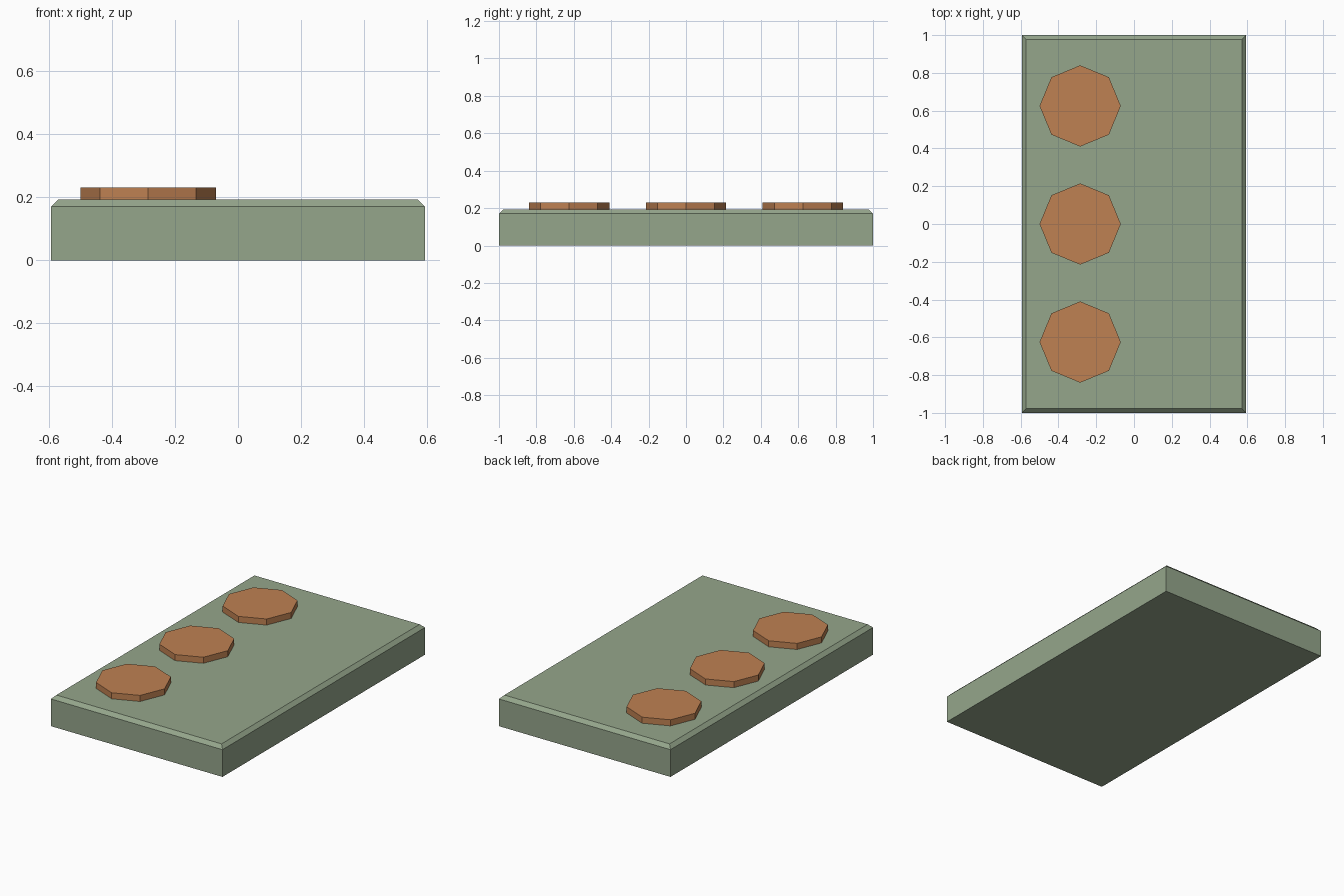
import bpy
import bmesh
import math
from mathutils import Matrix

if "Cube" in bpy.data.objects:
    bpy.data.objects.remove(bpy.data.objects["Cube"])

HALF_X, HALF_Y, TOP, CHAMFER = 0.593, 1.0, 0.192, 0.022
DISC_R, DISC_H, DISC_X, DISC_STEP = 0.215, 0.038, -0.285, 0.625


def material(name, color):
    mat = bpy.data.materials.new(name)
    mat.diffuse_color = color
    mat.use_nodes = True
    mat.node_tree.nodes["Principled BSDF"].inputs["Base Color"].default_value = mat.diffuse_color
    return mat


def add_object(name, bm, mat):
    bmesh.ops.recalc_face_normals(bm, faces=bm.faces)
    mesh = bpy.data.meshes.new(name)
    bm.to_mesh(mesh)
    bm.free()
    mesh.materials.append(mat)
    obj = bpy.data.objects.new(name, mesh)
    bpy.context.collection.objects.link(obj)
    return obj


green = material("sage_green", (0.30, 0.38, 0.26, 1))
copper = material("copper", (0.52, 0.22, 0.085, 1))

# Base slab with a chamfered top rim
bm = bmesh.new()
bmesh.ops.create_cube(bm, size=1, matrix=Matrix.Translation((0, 0, TOP / 2))
                      @ Matrix.Diagonal((2 * HALF_X, 2 * HALF_Y, TOP, 1)))
rim = [e for e in bm.edges if all(v.co.z > TOP - 1e-4 for v in e.verts)]
bmesh.ops.bevel(bm, geom=rim, offset=CHAMFER, segments=1, affect='EDGES')
add_object("base_slab", bm, green)

# Row of three octagonal discs along the left side
for i, label in enumerate(("front", "middle", "back")):
    bm = bmesh.new()
    bmesh.ops.create_cone(bm, cap_ends=True, segments=8,
                          radius1=DISC_R, radius2=DISC_R, depth=DISC_H)
    disc = add_object(label + "_disc", bm, copper)
    disc.location = (DISC_X, (i - 1) * DISC_STEP, TOP + DISC_H / 2)
